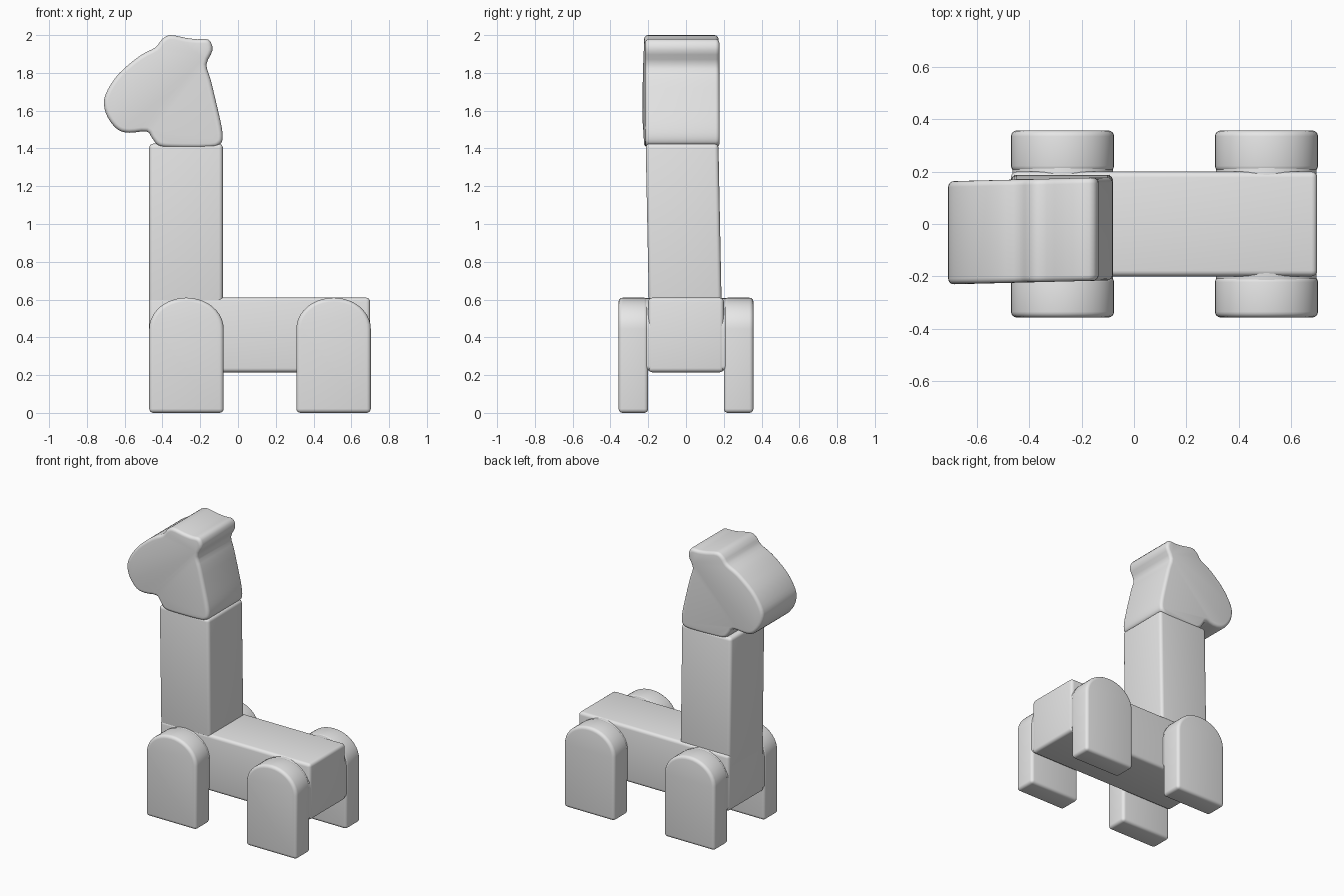
import bpy, bmesh, math
from mathutils import Vector

cube = bpy.data.objects.get("Cube")
if cube:
    bpy.data.objects.remove(cube, do_unlink=True)

grey = bpy.data.materials.new("plain grey")
grey.use_nodes = True
grey.diffuse_color = (0.8, 0.8, 0.8, 1)
grey.node_tree.nodes["Principled BSDF"].inputs["Base Color"].default_value = (0.8, 0.8, 0.8, 1)


def slab(name, outline, y0, y1, bevel=0.022):
    """Extrude an x-z outline along y and soften its edges."""
    bm = bmesh.new()
    face = bm.faces.new([bm.verts.new((x, y0, z)) for x, z in outline])
    moved = bmesh.ops.extrude_face_region(bm, geom=[face])["geom"]
    bmesh.ops.translate(bm, vec=(0, y1 - y0, 0),
                        verts=[v for v in moved if isinstance(v, bmesh.types.BMVert)])
    bmesh.ops.recalc_face_normals(bm, faces=bm.faces)
    mesh = bpy.data.meshes.new(name)
    bm.to_mesh(mesh)
    bm.free()
    mesh.materials.append(grey)
    obj = bpy.data.objects.new(name, mesh)
    bpy.context.collection.objects.link(obj)
    mod = obj.modifiers.new("soft edges", "BEVEL")
    mod.width, mod.segments = bevel, 4
    mod.limit_method, mod.angle_limit = "ANGLE", math.radians(40)
    mod.use_clamp_overlap = False
    bpy.ops.object.select_all(action="DESELECT")
    obj.select_set(True)
    bpy.context.view_layer.objects.active = obj
    bpy.ops.object.modifier_apply(modifier=mod.name)
    bpy.ops.object.shade_smooth_by_angle(angle=math.radians(40))
    return obj


def box(x0, x1, z0, z1):
    return [(x0, z0), (x1, z0), (x1, z1), (x0, z1)]


def arch(cx, half, z0, z1, rise=0.165, steps=20):
    """Flat-bottomed outline with a rounded top."""
    top = [(cx + half * math.cos(math.pi * i / steps),
            z1 - rise + rise * math.sin(math.pi * i / steps)) for i in range(steps + 1)]
    return [(cx - half, z0), (cx + half, z0)] + top


def smooth_loop(points, steps=3):
    """Closed smooth curve through the points."""
    pts = [Vector(p) for p in points]
    n, out = len(pts), []
    for i in range(n):
        a, b, c, d = (pts[(i + k) % n] for k in (-1, 0, 1, 2))
        for s in range(steps):
            t = s / steps
            out.append(0.5 * (2 * b + (c - a) * t + (2 * a - 5 * b + 4 * c - d) * t * t
                              + (3 * b - a - 3 * c + d) * t ** 3))
    return out


# Body
slab("body", box(-0.47, 0.70, 0.215, 0.61), -0.2, 0.2)

# Hips and legs
for place, cx in (("front", -0.273), ("rear", 0.506)):
    slab(place + "_hips", arch(cx, 0.192, 0.225, 0.608), -0.3, 0.3)
    for side, sign in (("left", -1), ("right", 1)):
        y0, y1 = sorted((sign * 0.2, sign * 0.357))
        slab(f"{place}_{side}_leg", arch(cx, 0.197, 0, 0.61), y0, y1)

# Neck, leaning slightly sideways
neck = slab("neck", box(-0.47, -0.08, 0.5, 1.425), -0.195, 0.19)
for v in neck.data.vertices:
    v.co.y -= 0.02 * (v.co.z - 0.5)

# Head, turned slightly
profile = [(-0.082, 1.45), (-0.086, 1.51), (-0.11, 1.62), (-0.145, 1.765),
           (-0.167, 1.845), (-0.135, 1.92), (-0.155, 1.975), (-0.215, 1.978),
           (-0.275, 1.985), (-0.36, 2.0), (-0.405, 1.975), (-0.437, 1.935),
           (-0.52, 1.89), (-0.627, 1.80), (-0.69, 1.71), (-0.71, 1.64),
           (-0.69, 1.565), (-0.637, 1.50), (-0.575, 1.483), (-0.484, 1.49),
           (-0.455, 1.455), (-0.42, 1.415), (-0.35, 1.405), (-0.15, 1.405),
           (-0.098, 1.42)]
head = slab("head", smooth_loop(profile), -0.197, 0.197)
for v in head.data.vertices:
    v.co.y += 0.025 * (v.co.x + 0.4) - 0.026
